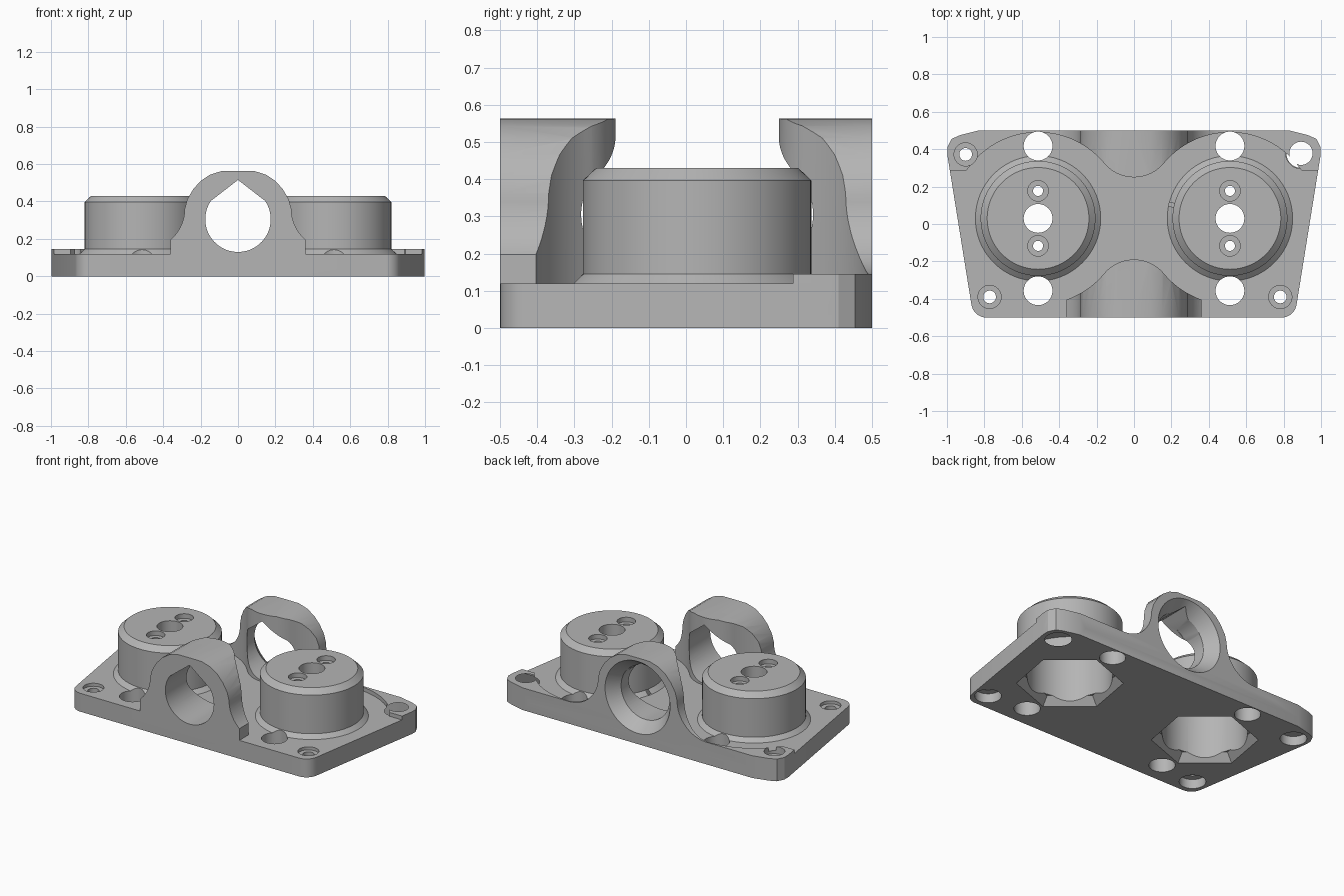
import bpy, bmesh
from math import sin, cos, pi, radians, atan2, hypot

if "Cube" in bpy.data.objects:
    bpy.data.objects.remove(bpy.data.objects["Cube"])

grey = bpy.data.materials.new("plain grey")
grey.use_nodes = True
colour = (0.46, 0.46, 0.46, 1)
grey.diffuse_color = colour
grey.node_tree.nodes["Principled BSDF"].inputs["Base Color"].default_value = colour

DRUM_X, MID_Y, CLEAR = 0.513, 0.03, 0.46
FLOOR, LIP, TOP = 0.12, 0.145, 0.43


def finish(name, bm):
    bmesh.ops.remove_doubles(bm, verts=bm.verts, dist=1e-5)
    bmesh.ops.recalc_face_normals(bm, faces=bm.faces)
    mesh = bpy.data.meshes.new(name)
    bm.to_mesh(mesh)
    bm.free()
    mesh.materials.append(grey)
    ob = bpy.data.objects.new(name, mesh)
    bpy.context.collection.objects.link(ob)
    return ob


def prism(name, pts, lo, hi, axis="z"):
    """Extrude a closed 2D outline along z, or an x-z outline along y."""
    bm = bmesh.new()
    place = (lambda a, b, h: (a, b, h)) if axis == "z" else (lambda a, b, h: (a, h, b))
    face = bm.faces.new([bm.verts.new(place(a, b, lo)) for a, b in pts])
    ext = bmesh.ops.extrude_face_region(bm, geom=[face])
    shift = place(0, 0, hi - lo)
    moved = [v for v in ext["geom"] if isinstance(v, bmesh.types.BMVert)]
    bmesh.ops.translate(bm, verts=moved, vec=shift)
    return finish(name, bm)


def lathe(name, x, y, profile, sides=64, turn=0.0):
    """Closed solid of revolution from (radius, height) pairs."""
    bm = bmesh.new()
    rings = [[bm.verts.new((x + r * cos(turn + 2 * pi * i / sides),
                            y + r * sin(turn + 2 * pi * i / sides), z))
              for i in range(sides)] for r, z in profile]
    for low, high in zip(rings, rings[1:]):
        for i in range(sides):
            j = (i + 1) % sides
            bm.faces.new((low[i], low[j], high[j], high[i]))
    bm.faces.new(rings[0])
    bm.faces.new(rings[-1])
    return finish(name, bm)


def combine(target, tool, operation="DIFFERENCE", keep=False):
    mod = target.modifiers.new("combine", "BOOLEAN")
    mod.operation, mod.object, mod.solver = operation, tool, "EXACT"
    bpy.context.view_layer.objects.active = target
    bpy.ops.object.modifier_apply(modifier=mod.name)
    if not keep:
        bpy.data.objects.remove(tool)


def arc(cx, cy, r, start, end, n):
    return [(cx + r * cos(radians(start + (end - start) * i / n)),
             cy + r * sin(radians(start + (end - start) * i / n))) for i in range(n + 1)]


def mirrored(half):
    """Close a +x half outline with its mirror image."""
    return half + [(-x, y) for x, y in reversed(half) if x > 1e-5]


# Base plate: tapered outline with softened corners
outline = mirrored(arc(0.79, -0.42, 0.08, -90, -8, 8)
                   + [(0.998, 0.37), (0.998, 0.41), (0.975, 0.455), (0.93, 0.475), (0.83, 0.5)])
plate = prism("base_plate", outline, 0, FLOOR)


# Arches: a rounded hump with flared feet, trimmed around the drums
hump = mirrored([(1.1, 0.06), (1.1, LIP)]
                + arc(0.5, 0.36, 0.215, 270, 180, 16)
                + [(0.272, 0.41), (0.24, 0.465), (0.2, 0.51), (0.15, 0.543),
                   (0.09, 0.562), (0, 0.563)])

tip_depth = 0.427
tip_radius = hypot(DRUM_X, tip_depth) - CLEAR
tangent = radians(180) + atan2(tip_depth, DRUM_X)
tangent = tangent * 180 / pi


def arch(name, side, start, outer):
    half = outer + arc(DRUM_X, 0, CLEAR, start, tangent, 32)
    half += arc(0, -tip_depth, tip_radius, tangent - 180, 90, 12)[1:]
    foot = [(x, MID_Y - side * y) for x, y in mirrored(half)]
    body = prism(name, foot, 0.06, 0.7)
    tool = prism("hump_tool", hump, -0.7, 0.7, "y")
    combine(body, tool, "INTERSECT")
    combine(body, prism("outline_tool", outline, 0, 0.8), "INTERSECT")
    return body


front_arch = arch("front_arch", 1, 326, [(1.05, -0.6), (1.05, -0.257)])
back_arch = arch("back_arch", -1, 250.6, [(0.36, -0.6)])
combine(plate, front_arch, "UNION")
combine(plate, back_arch, "UNION")

# Drums: sloped collar, straight wall and chamfered rim
for side in (-1, 1):
    drum = lathe("drum", side * DRUM_X, MID_Y, [(0.335, 0.06), (0.335, FLOOR), (0.307, LIP),
                                                (0.307, 0.397), (0.272, TOP)], 96)
    combine(plate, drum, "UNION")

# Raised boss at one rear corner
combine(plate, lathe("boss", 0.893, 0.378, [(0.082, 0.06), (0.082, 0.142)], 40), "UNION")

# Teardrop bore through both arches, with a funnel at the back
bore = arc(0, 0.305, 0.175, 146, 394, 48) + [(0, 0.515)]
combine(plate, prism("bore_tool", bore, -0.7, 0.7, "y"))
funnel = lathe("funnel_tool", 0, 0, [(0.25, -0.52), (0.175, -0.42), (0.17, -0.3)], 64)
funnel.rotation_euler = (pi / 2, 0, 0)
funnel.location = (0, 0, 0.305)
bpy.context.view_layer.update()
combine(plate, funnel)

# Drum pockets from below and their holes
for side in (-1, 1):
    x = side * DRUM_X
    combine(plate, lathe("pocket_tool", x, MID_Y, [(0.25, -0.05), (0.25, 0.36)], 64))
    combine(plate, lathe("flare_tool", x, MID_Y, [(0.34, -0.03), (0.265, 0.05)], 6, radians(20)))
    combine(plate, lathe("centre_tool", x, MID_Y, [(0.077, 0.3), (0.077, 0.5)], 40))
    for dy in (-0.147, 0.147):
        combine(plate, lathe("screw_tool", x, MID_Y + dy,
                             [(0.027, 0.3), (0.027, 0.4), (0.055, 0.4), (0.055, 0.5)], 32))
    for dy in (-0.387, 0.387):
        combine(plate, lathe("through_tool", x, MID_Y + dy, [(0.077, -0.1), (0.077, 0.3)], 40))

# Corner fixing holes, stepped from both faces
for x, y in ((-0.9, 0.372), (0.893, 0.378), (-0.772, -0.39), (0.782, -0.39)):
    combine(plate, lathe("fixing_tool", x, y, [(0.078, -0.1), (0.078, 0.06), (0.034, 0.06),
                                               (0.034, 0.1), (0.062, 0.1), (0.062, 0.3)], 40))

bpy.ops.object.select_all(action="DESELECT")
plate.name = "mounting_block"
plate.select_set(True)
bpy.context.view_layer.objects.active = plate
bpy.ops.object.shade_smooth_by_angle(angle=radians(25))
